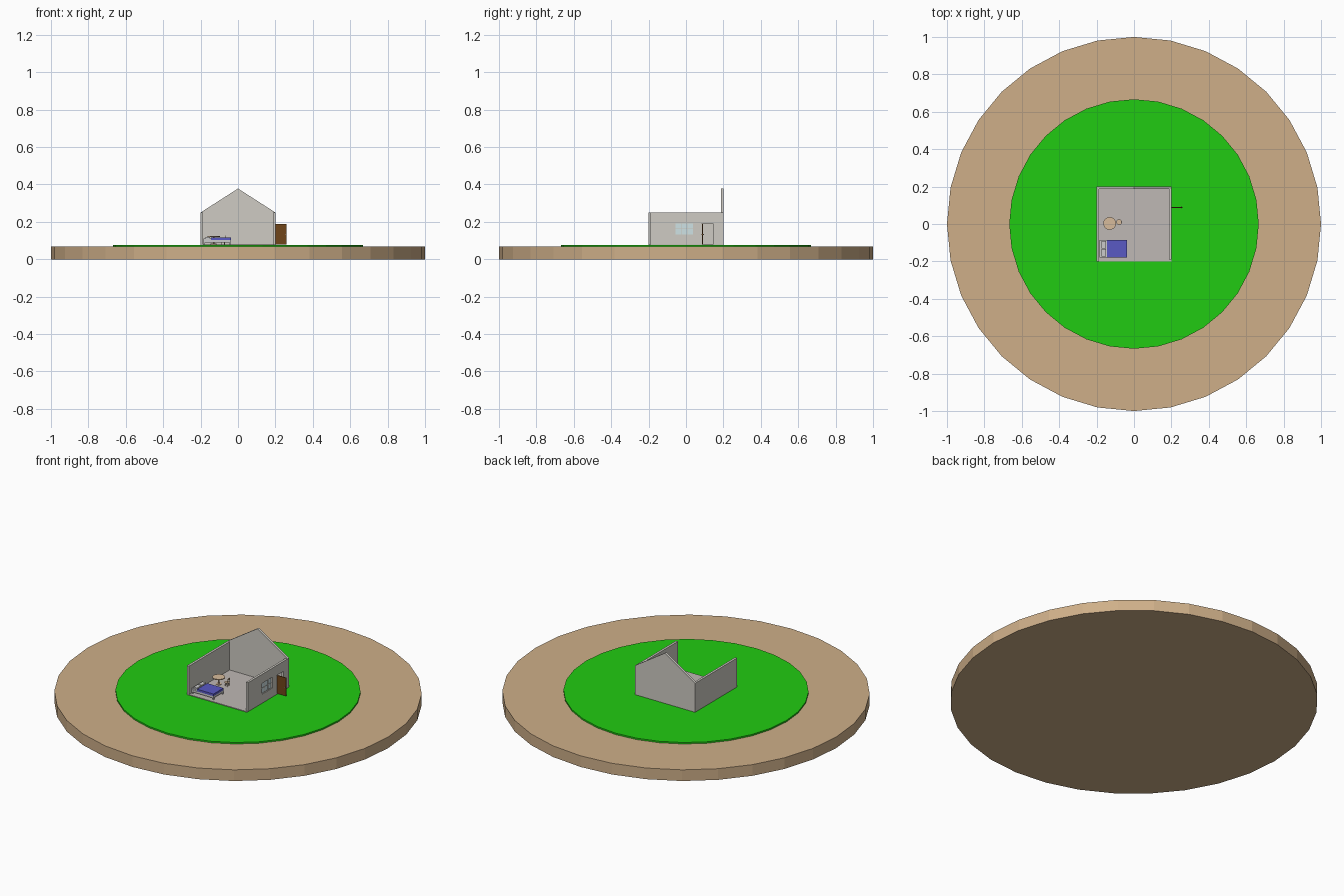
import bpy, bmesh, math
from mathutils import Vector

if "Cube" in bpy.data.objects:
    bpy.data.objects.remove(bpy.data.objects["Cube"])


def mat(name, r, g, b):
    m = bpy.data.materials.new(name)
    m.diffuse_color = (r, g, b, 1)
    m.use_nodes = True
    m.node_tree.nodes["Principled BSDF"].inputs["Base Color"].default_value = m.diffuse_color
    return m


SAND = mat("sand", 0.62, 0.43, 0.25)
GRASS = mat("grass", 0.015, 0.6, 0.006)
WALL = mat("plaster", 0.62, 0.6, 0.55)
FLOOR = mat("floor", 0.52, 0.48, 0.46)
WOOD = mat("dark_wood", 0.16, 0.06, 0.01)
BEIGE = mat("pale_wood", 0.68, 0.5, 0.33)
BLUE = mat("blanket", 0.1, 0.1, 0.55)
GLASS = mat("glass", 0.62, 0.76, 0.78)
FRAME = mat("frame", 0.3, 0.3, 0.3)


def finish(name, bm, m):
    bmesh.ops.recalc_face_normals(bm, faces=bm.faces)
    me = bpy.data.meshes.new(name)
    bm.to_mesh(me)
    bm.free()
    o = bpy.data.objects.new(name, me)
    bpy.context.collection.objects.link(o)
    if m:
        me.materials.append(m)
    return o


def box(name, x, y, z, m=None):
    """Box from (min, max) pairs."""
    bm = bmesh.new()
    bmesh.ops.create_cube(bm, size=1)
    for v in bm.verts:
        v.co = Vector([(a + b) / 2 + c * (b - a) for (a, b), c in zip((x, y, z), v.co)])
    return finish(name, bm, m)


def disc(name, x, y, r, z0, z1, m=None, n=32):
    bm = bmesh.new()
    bmesh.ops.create_cone(bm, cap_ends=True, segments=n, radius1=r, radius2=r, depth=z1 - z0)
    bmesh.ops.translate(bm, verts=bm.verts, vec=(x, y, (z0 + z1) / 2))
    return finish(name, bm, m)


def cut(target, cutter):
    mod = target.modifiers.new("opening", "BOOLEAN")
    mod.operation = "DIFFERENCE"
    mod.solver = "EXACT"
    mod.object = cutter
    cutter.hide_render = True
    cutter.hide_viewport = True


# Ground discs
disc("sand_base", 0, 0, 1, 0, 0.067, SAND)
disc("grass_disc", 0, 0, 0.667, 0.067, 0.076, GRASS)

# House shell, open at the front and without a roof
F, TOP, T = 0.08, 0.25, 0.014
box("floor", (-0.2, 0.2), (-0.2, 0.2), (0.074, F), FLOOR)
box("left_wall", (-0.2, -0.2 + T), (-0.2, 0.2 - T), (F, TOP), WALL)
right = box("right_wall", (0.2 - T, 0.2), (-0.19, 0.2 - T), (F, TOP), WALL)
bm = bmesh.new()
gable = [(-0.2, F), (0.2, F), (0.2, TOP), (0, 0.378), (-0.2, TOP)]
face = bm.faces.new([bm.verts.new((x, 0.2 - T, z)) for x, z in gable])
ext = bmesh.ops.extrude_face_region(bm, geom=[face])
bmesh.ops.translate(bm, vec=(0, T, 0), verts=[g for g in ext["geom"] if isinstance(g, bmesh.types.BMVert)])
finish("back_gable_wall", bm, WALL)

# Door and window openings
WY, WZ = (-0.06, 0.04), (0.13, 0.195)
cut(right, box("door_cutter", (0.17, 0.22), (0.085, 0.145), (F - 0.02, 0.19)))
cut(right, box("window_cutter", (0.17, 0.22), WY, WZ))

# Open door with knobs
box("door", (0.2, 0.26), (0.086, 0.091), (F, 0.189), WOOD)
for s, y in (("front", 0.084), ("back", 0.093)):
    box("door_knob_" + s, (0.25, 0.254), (y - 0.002, y + 0.002), (0.13, 0.134), FRAME)

# Window glass and glazing bars
box("window_glass", (0.192, 0.194), WY, WZ, GLASS)
for i in range(4):
    y = WY[0] + 0.0015 + i * 0.097 / 3
    box(f"window_upright_{i}", (0.19, 0.196), (y - 0.0015, y + 0.0015), WZ, WALL)
for i in range(3):
    z = WZ[0] + 0.0015 + i * 0.031
    box(f"window_crossbar_{i}", (0.19, 0.196), WY, (z - 0.0015, z + 0.0015), WALL)

# Bed
BX, BY = (-0.184, -0.037), (-0.18, -0.085)
box("bed_frame", BX, BY, (0.09, 0.102))
for i, x in enumerate((BX[0], BX[1] - 0.008)):
    for j, y in enumerate((BY[0], BY[1] - 0.008)):
        box(f"bed_leg_{i}{j}", (x, x + 0.008), (y, y + 0.008), (F, 0.09))
box("mattress", (BX[0], -0.04), (BY[0] + 0.002, BY[1] - 0.002), (0.102, 0.11))
box("blanket", (-0.145, BX[1]), BY, (0.1, 0.115), BLUE)
for i, y in enumerate((-0.175, -0.13)):
    box(f"pillow_{i}", (-0.173, -0.15), (y, y + 0.04), (0.11, 0.119))

# Round table
disc("table_top", -0.13, 0.003, 0.034, 0.119, 0.124, BEIGE)
disc("table_post", -0.13, 0.003, 0.004, F, 0.119, BEIGE, 12)
disc("table_foot", -0.13, 0.003, 0.016, F, 0.083, BEIGE, 16)

# Chair
CX, CY = -0.08, 0.01
disc("chair_seat", CX, CY, 0.015, 0.1, 0.103, BEIGE, 16)
for i in range(4):
    a = math.pi / 4 + i * math.pi / 2
    disc(f"chair_leg_{i}", CX + 0.011 * math.cos(a), CY + 0.011 * math.sin(a), 0.0015, F, 0.1, BEIGE, 8)
for i in (-1, 1):
    disc(f"chair_back_post_{i}", CX + 0.012, CY + i * 0.008, 0.0015, 0.103, 0.125, BEIGE, 8)
box("chair_back_rail", (CX + 0.0105, CX + 0.0135), (CY - 0.01, CY + 0.01), (0.119, 0.128), BEIGE)
